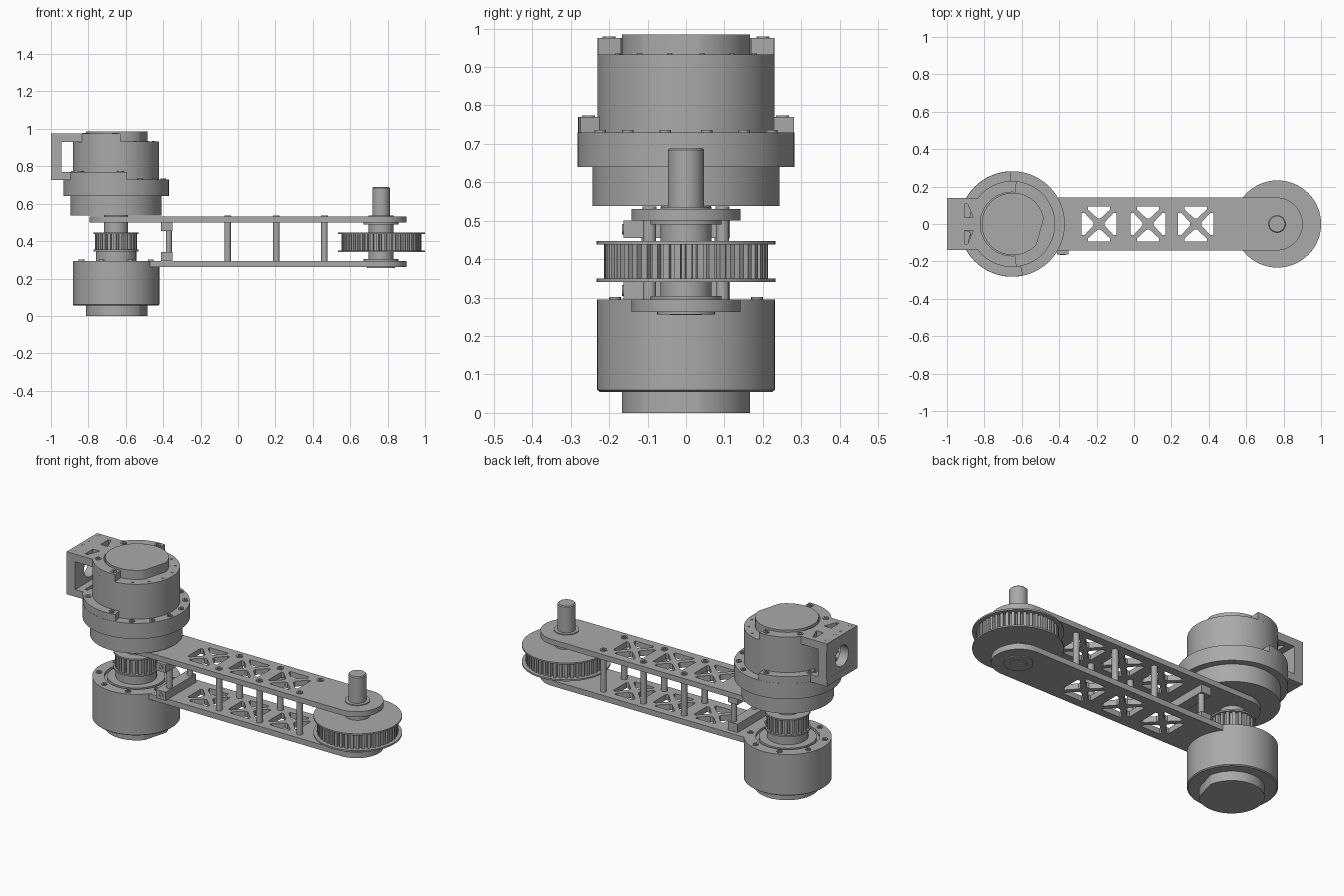
import bpy, bmesh, math
from math import sin, cos, pi, radians, asin
from mathutils import Matrix

cube = bpy.data.objects.get("Cube")
if cube:
    bpy.data.objects.remove(cube, do_unlink=True)

grey = bpy.data.materials.new("machined_grey")
GREY = (0.4, 0.4, 0.4, 1)
grey.use_nodes = True
grey.diffuse_color = GREY
grey.node_tree.nodes["Principled BSDF"].inputs["Base Color"].default_value = GREY

SX, WX = -0.652, 0.765      # shoulder and wrist axes
HALF = 0.142                # half width of the arm


def finish(name, mesh):
    mesh.materials.clear()
    mesh.materials.append(grey)
    ob = bpy.data.objects.new(name, mesh)
    bpy.context.collection.objects.link(ob)
    bpy.ops.object.select_all(action='DESELECT')
    ob.select_set(True)
    bpy.context.view_layer.objects.active = ob
    bpy.ops.object.shade_smooth_by_angle(angle=radians(30))
    return ob


def prism(name, loops, z0, z1, matrix=None):
    """Extrude an outline with holes between two heights."""
    curve = bpy.data.curves.new(name, 'CURVE')
    curve.dimensions = '2D'
    curve.fill_mode = 'BOTH'
    curve.extrude = (z1 - z0) / 2
    for loop in loops:
        s = curve.splines.new('POLY')
        s.points.add(len(loop) - 1)
        for p, (x, y) in zip(s.points, loop):
            p.co = (x, y, 0, 1)
        s.use_cyclic_u = True
    tmp = bpy.data.objects.new("tmp", curve)
    bpy.context.collection.objects.link(tmp)
    deps = bpy.context.evaluated_depsgraph_get()
    mesh = bpy.data.meshes.new_from_object(tmp.evaluated_get(deps))
    bpy.data.objects.remove(tmp, do_unlink=True)
    mesh.transform(Matrix.Translation((0, 0, (z0 + z1) / 2)))
    if matrix:
        mesh.transform(matrix)
    bm = bmesh.new()
    bm.from_mesh(mesh)
    bmesh.ops.remove_doubles(bm, verts=bm.verts, dist=1e-5)
    bmesh.ops.recalc_face_normals(bm, faces=bm.faces)
    bm.to_mesh(mesh)
    bm.free()
    return finish(name, mesh)


def lathe(name, profile, x, y=0, n=64):
    """Revolve (radius, height) points about a vertical axis."""
    bm = bmesh.new()
    rings = []
    for r, z in profile:
        rings.append([bm.verts.new((x + r * cos(2 * pi * i / n), y + r * sin(2 * pi * i / n), z))
                      for i in range(n)])
    for a, b in zip(rings, rings[1:]):
        for i in range(n):
            j = (i + 1) % n
            bm.faces.new((a[i], a[j], b[j], b[i]))
    bm.faces.new(rings[0])
    bm.faces.new(rings[-1])
    bmesh.ops.recalc_face_normals(bm, faces=bm.faces)
    mesh = bpy.data.meshes.new(name)
    bm.to_mesh(mesh)
    bm.free()
    return finish(name, mesh)


def cyl(name, r, z0, z1, x, y=0, n=64):
    return lathe(name, [(r, z0), (r, z1)], x, y, n)


def bolt(x, y, z, r=0.018):
    # Socket-head screw
    return lathe("bolt", [(r, z - 0.01), (r, z + 0.006), (r * .5, z + 0.006), (r * .5, z - 0.004)], x, y, 16)


def box(name, x0, x1, y0, y1, z0, z1):
    return prism(name, [[(x0, y0), (x1, y0), (x1, y1), (x0, y1)]], z0, z1)


def arc(cx, r, a0, a1, n=40, cy=0):
    return [(cx + r * cos(radians(a0 + (a1 - a0) * i / n)), cy + r * sin(radians(a0 + (a1 - a0) * i / n)))
            for i in range(n + 1)]


def circle(cx, cy, r, n=24):
    return arc(cx, r, 0, 360, n, cy)[:-1]


def truss(cx):
    """Four triangular windows leaving an X of struts."""
    tri = [(0.094, -0.06), (0.094, 0.06), (0.078, 0.06), (0.03, 0.008), (0.03, -0.008), (0.078, -0.06)]
    loops = []
    for k in range(4):
        c, s = round(cos(k * pi / 2)), round(sin(k * pi / 2))
        loops.append([(cx + c * x - s * y, s * x + c * y) for x, y in tri])
    return loops


windows = [w for cx in (-0.187, 0.075, 0.33) for w in truss(cx)]

# Arm plates
tip = arc(WX - 0.005, HALF, -90, 90)
prism("upper_arm_plate", [tip + arc(SX, HALF, 90, 270)] + windows, 0.5, 0.531)
prism("lower_arm_plate", [tip + [(-0.475, HALF), (-0.475, -HALF)]] + windows, 0.262, 0.2945)

# Spacer posts and their screws
for x in (-0.055, 0.205, 0.462):
    for y in (-0.095, 0.095):
        cyl("spacer_post", 0.017, 0.29, 0.505, x, y, 24)
        bolt(x, y, 0.531)

# Cross bars near the shoulder
for z0, z1 in ((0.294, 0.343), (0.455, 0.501)):
    box("cross_bar", -0.412, -0.35, -0.163, 0.115, z0, z1)
    prism("bar_screw", [circle(-0.381, (z0 + z1) / 2, 0.014), circle(-0.381, (z0 + z1) / 2, 0.007)],
          0.16, 0.167, Matrix.Rotation(pi / 2, 4, 'X'))
for y in (-0.1, 0.09):
    cyl("bar_post", 0.016, 0.33, 0.46, -0.37, y, 24)


# Motor end cap with a flat cut into its side
def cap(name, z0, z1):
    prism(name, [arc(SX + 0.005, 0.167, 10, 319, 60)], z0, z1)


# Lower motor
cap("lower_motor_cap", 0, 0.06)
lathe("lower_motor_body", [(0.225, 0.055), (0.231, 0.06), (0.231, 0.295), (0.168, 0.295), (0.168, 0.28),
                           (0.152, 0.28), (0.152, 0.295)], SX, n=96)
for k in range(8):
    a = pi / 8 + k * pi / 4
    bolt(SX + 0.2 * cos(a), 0.2 * sin(a), 0.295, 0.015)


# Toothed pulleys
def pulley(name, x, r_tooth, depth, teeth, r_flange, z0, z1):
    outline = []
    for i in range(teeth):
        for f, r in ((0.0, r_tooth), (0.52, r_tooth), (0.6, r_tooth - depth), (0.92, r_tooth - depth)):
            a = 2 * pi * (i + f) / teeth
            outline.append((x + r * cos(a), r * sin(a)))
    prism(name + "_teeth", [outline], z0 + 0.004, z1 - 0.004)
    for z in (z0, z1 - 0.009):
        cyl(name + "_flange", r_flange, z, z + 0.009, x)


pulley("drive_pulley", SX, 0.112, 0.016, 22, 0.12, 0.345, 0.447)
cyl("drive_pulley_hub", 0.108, 0.285, 0.348, SX)
cyl("drive_shaft", 0.065, 0.44, 0.545, SX)
pulley("wrist_pulley", WX + 0.002, 0.213, 0.018, 44, 0.233, 0.341, 0.447)

# Wrist shaft, hub and bearings
lathe("wrist_shaft", [(0.042, 0.255), (0.047, 0.262), (0.047, 0.684), (0.042, 0.689)], WX)
cyl("wrist_hub", 0.066, 0.298, 0.493, WX)
for z in (0.292, 0.49):
    cyl("wrist_bearing", 0.093, z, z + 0.012, WX)
cyl("bearing_lip", 0.066, 0.526, 0.536, WX)
cyl("bearing_lip", 0.075, 0.256, 0.264, WX)

# Upper motor
lathe("upper_motor_body", [(0.243, 0.538), (0.243, 0.64), (0.282, 0.64), (0.282, 0.73),
                           (0.23, 0.73), (0.23, 0.932)], SX, n=96)
cap("upper_motor_cap", 0.925, 0.985)
for k in range(6):
    a = radians(-60 + k * 24)
    bolt(SX + 0.257 * cos(a), 0.257 * sin(a), 0.73, 0.015)
    cyl("cover_pin", 0.007, 0.92, 0.935, SX + 0.205 * cos(a), 0.205 * sin(a), 12)


# Rear bracket: two forked plates joined by a wall
def fork(name, r_out, r_in, a_top, a_bottom, z0, z1):
    a = math.degrees(asin(0.14 / r_out))
    outline = [(-1, -0.14)] + arc(SX, r_out, 180 + a, a_bottom) + arc(SX, r_in, a_bottom, a_top)
    outline += arc(SX, r_out, a_top, 180 - a) + [(-1, 0.14)]
    holes = [[(-0.905, s * 0.035), (-0.86, s * 0.035), (-0.89, s * 0.108), (-0.905, s * 0.108)] for s in (-1, 1)]
    holes += [circle(-0.973, y, 0.009, 12) for y in (-0.113, -0.025, 0.025, 0.113)]
    prism(name, [outline] + holes, z0, z1)
    mid = (r_out + r_in) / 2
    for deg in (a_top + 7, a_top + 60, a_bottom - 60, a_bottom - 7):
        bolt(SX + mid * cos(radians(deg)), mid * sin(radians(deg)), z1 - 0.002, 0.017)


fork("bracket_top_fork", 0.23, 0.17, 84, 276, 0.93, 0.975)
fork("bracket_bottom_fork", 0.281, 0.228, 92, 282, 0.728, 0.77)
wall = [(-0.14, 0.73), (0.14, 0.73), (0.14, 0.974), (-0.14, 0.974)]
stand = Matrix(((0, 0, 1, 0), (1, 0, 0, 0), (0, 1, 0, 0), (0, 0, 0, 1)))
prism("bracket_wall", [wall, circle(0, 0.852, 0.06, 32)], -0.9995, -0.945, stand)
